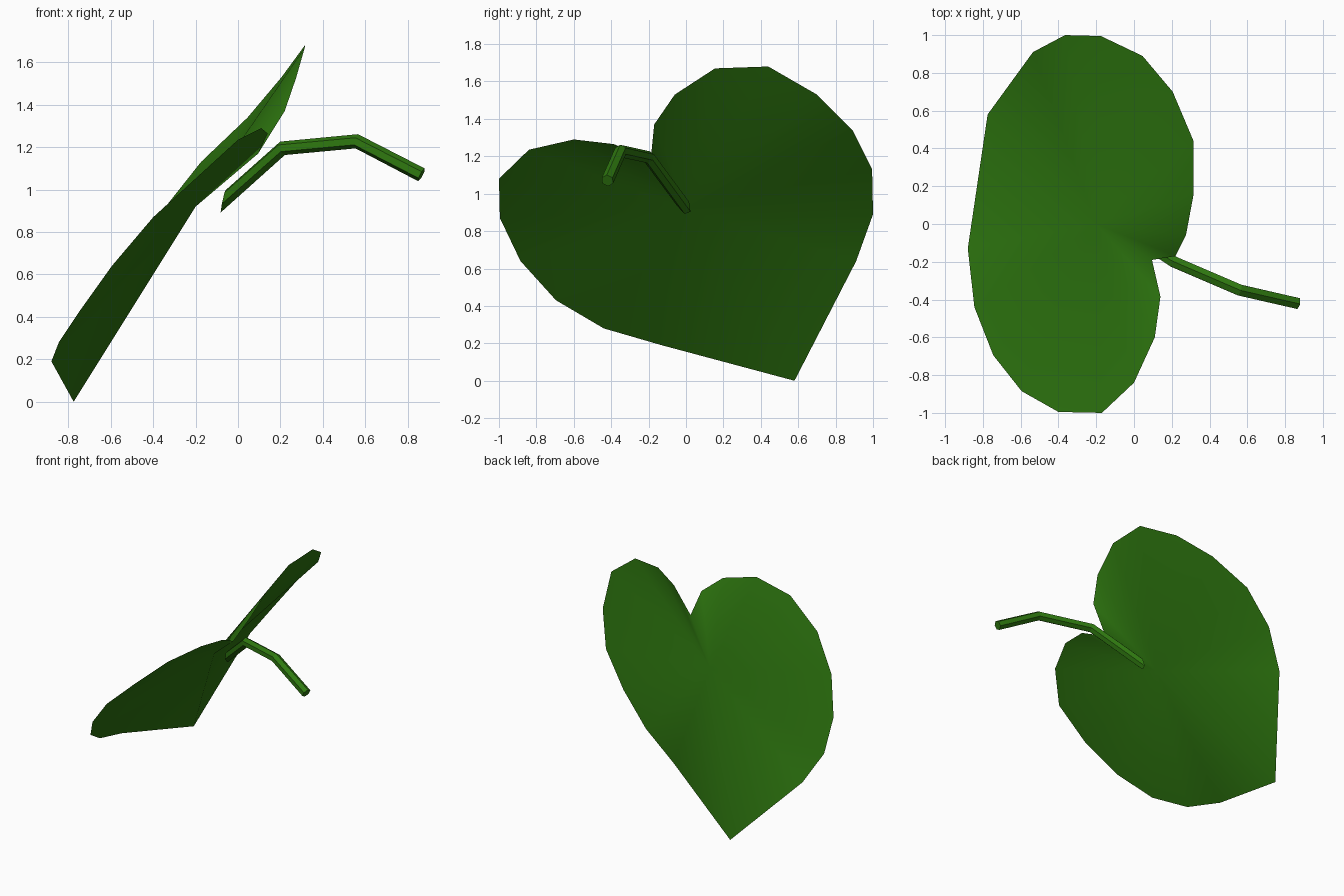
import bpy, bmesh, math
from mathutils import Vector

if "Cube" in bpy.data.objects:
    bpy.data.objects.remove(bpy.data.objects["Cube"])

green = bpy.data.materials.new("leaf green")
green.diffuse_color = (0.028, 0.19, 0.005, 1)
green.use_nodes = True
green.node_tree.nodes["Principled BSDF"].inputs["Base Color"].default_value = green.diffuse_color


def make_object(name, bm, smooth):
    mesh = bpy.data.meshes.new(name)
    for f in bm.faces:
        f.smooth = smooth
    bm.to_mesh(mesh)
    bm.free()
    mesh.materials.append(green)
    obj = bpy.data.objects.new(name, mesh)
    bpy.context.collection.objects.link(obj)
    return obj


# Heart-shaped leaf blade: outline from the tip round to the tip, fanned from the midrib
outline = [
    (-0.775, 0.58, 0.0), (-0.535, 0.91, 0.64), (-0.365, 1.0, 0.89),
    (-0.175, 0.995, 1.13), (0.045, 0.89, 1.34), (0.205, 0.70, 1.53),
    (0.315, 0.44, 1.68), (0.315, 0.155, 1.67), (0.275, -0.06, 1.53),
    (0.22, -0.17, 1.37), (0.095, -0.19, 1.17), (0.14, -0.385, 1.265),
    (0.11, -0.60, 1.29), (0.0, -0.84, 1.235), (-0.17, -1.0, 1.08),
    (-0.40, -0.995, 0.87), (-0.595, -0.885, 0.64), (-0.745, -0.695, 0.43),
    (-0.845, -0.44, 0.28), (-0.88, -0.13, 0.19),
]
bm = bmesh.new()
hub = bm.verts.new((-0.2, 0.0, 0.92))
rim = [bm.verts.new(p) for p in outline]
for i, v in enumerate(rim):
    bm.faces.new((hub, rim[(i + 1) % len(rim)], v))
make_object("leaf_blade", bm, True)

# Bent stalk: six-sided tube along a path, its inner end cut to follow the blade
path = [Vector(p) for p in ((-0.07, -0.015, 0.945), (0.21, -0.20, 1.195),
                            (0.56, -0.35, 1.228), (0.865, -0.42, 1.07))]
SIDES, RADIUS = 6, 0.034
blade_normal = Vector((0.9, 0, -0.4)).normalized()
bm = bmesh.new()
rings = []
for i, p in enumerate(path):
    ahead = path[min(i + 1, len(path) - 1)] - path[max(i - 1, 0)]
    t = ahead.normalized()
    side = t.cross(Vector((0, 0, 1))).normalized()
    up = side.cross(t)
    ring = []
    for k in range(SIDES):
        a = 2 * math.pi * (k + 0.5) / SIDES
        off = (side * math.cos(a) + up * math.sin(a)) * RADIUS
        if i == 0:
            off -= t * (0.6 * off.dot(blade_normal) / t.dot(blade_normal))
        ring.append(bm.verts.new(p + off))
    rings.append(ring)
for a, b in zip(rings, rings[1:]):
    for k in range(SIDES):
        n = (k + 1) % SIDES
        bm.faces.new((a[k], a[n], b[n], b[k]))
bm.faces.new(rings[0])
bm.faces.new(rings[-1])
bmesh.ops.recalc_face_normals(bm, faces=bm.faces)
make_object("stalk", bm, False)
